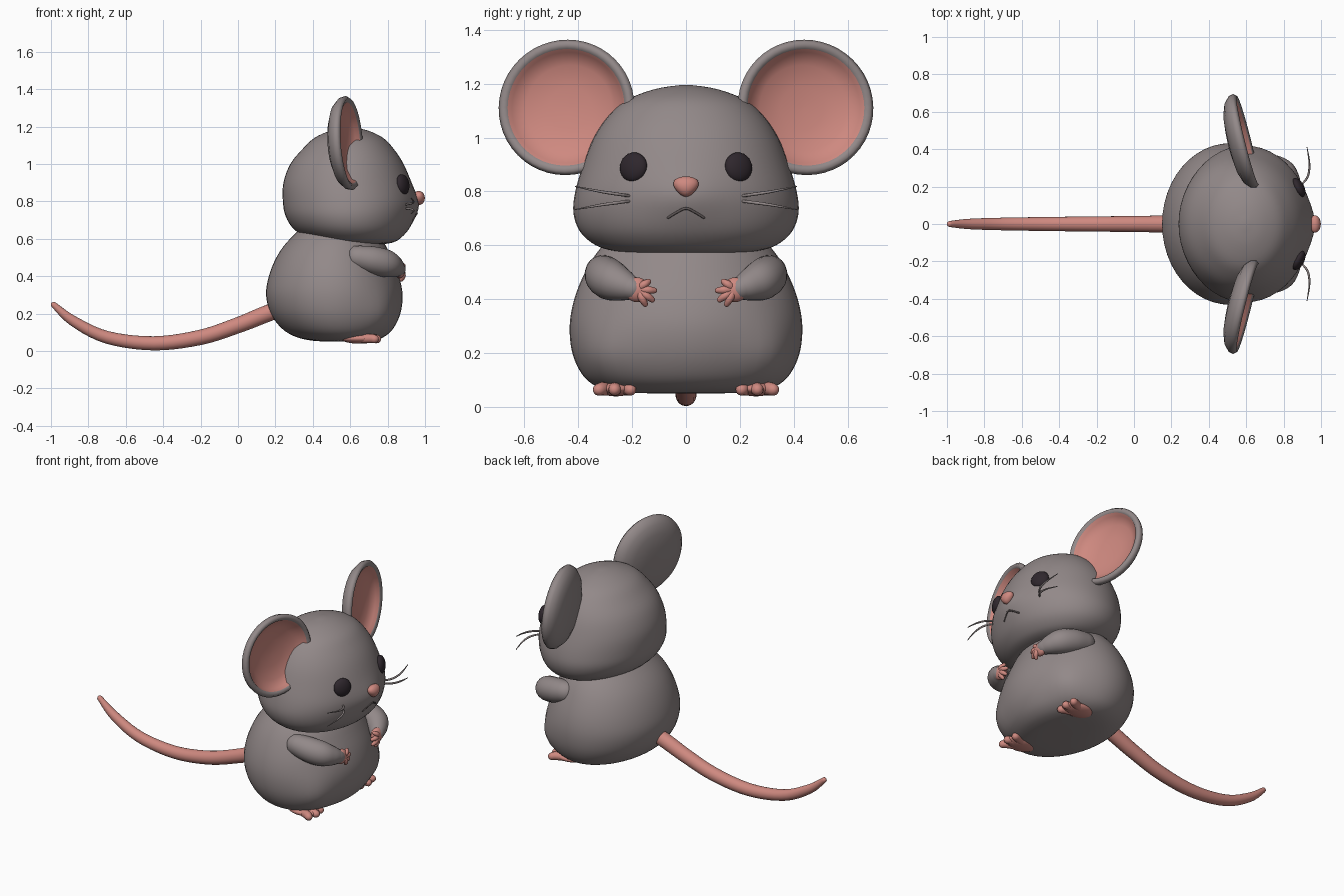
import bpy, bmesh, math
from mathutils import Vector, Matrix, Euler

if "Cube" in bpy.data.objects:
    bpy.data.objects.remove(bpy.data.objects["Cube"])


def material(name, rgb):
    m = bpy.data.materials.new(name)
    m.diffuse_color = (*rgb, 1)
    m.use_nodes = True
    m.node_tree.nodes["Principled BSDF"].inputs["Base Color"].default_value = m.diffuse_color
    return m


FUR = material("grey_fur", (0.29, 0.25, 0.25))
PINK = material("pink_skin", (0.62, 0.25, 0.215))
DARK = material("dark_eye", (0.028, 0.02, 0.026))
LINE = material("shadow_grey", (0.12, 0.1, 0.1))


def finish(name, bm, mats):
    bmesh.ops.recalc_face_normals(bm, faces=bm.faces[:])
    me = bpy.data.meshes.new(name)
    bm.to_mesh(me)
    bm.free()
    for m in mats:
        me.materials.append(m)
    me.shade_smooth()
    ob = bpy.data.objects.new(name, me)
    bpy.context.collection.objects.link(ob)
    return ob


def skin(name, rings, mats, pink_from=None):
    """Join a list of point rings into a closed surface."""
    bm = bmesh.new()
    rows = [[bm.verts.new(p) for p in r] for r in rings]
    n = len(rows[0])
    for k in range(len(rows) - 1):
        for j in range(n):
            f = bm.faces.new((rows[k][j], rows[k][(j + 1) % n],
                              rows[k + 1][(j + 1) % n], rows[k + 1][j]))
            f.material_index = int(pink_from is not None and k >= pink_from)
    for k in (0, -1):
        mid = bm.verts.new(sum((v.co for v in rows[k]), Vector()) / n)
        for j in range(n):
            f = bm.faces.new((rows[k][j], rows[k][(j + 1) % n], mid))
            f.material_index = int(pink_from is not None and k == -1)
    return finish(name, bm, mats)


def spline(rows, steps):
    """Smooth curve through rows of numbers."""
    rows = [Vector(r) for r in rows]
    out = []
    for i in range(len(rows) - 1):
        a, b, c, d = (rows[max(0, min(len(rows) - 1, i + k))] for k in (-1, 0, 1, 2))
        for s in range(steps):
            t = s / steps
            out.append(0.5 * (2 * b + (c - a) * t + (2 * a - 5 * b + 4 * c - d) * t * t
                              + (3 * b - a - 3 * c + d) * t ** 3))
    return out + [rows[-1]]


def loft(name, sections, warp, n=48):
    """Stack of ellipses given as z, back x, front x, half width."""
    rings = []
    for z, x0, x1, w in spline(sections, 4):
        ring = []
        for j in range(n):
            a = math.tau * j / n
            ring.append(warp(Vector(((x0 + x1) / 2 + (x1 - x0) / 2 * math.cos(a),
                                     w * math.sin(a), z))))
        rings.append(ring)
    return skin(name, rings, [FUR])


def tube(name, path, mat, n=14, steps=5):
    """Round-ended tube along points given as x, y, z, radius."""
    pts = spline(path, steps)
    P = [Vector(p[:3]) for p in pts]
    R = [p[3] for p in pts]
    ring_data = []
    for i in range(len(P)):
        t = (P[min(i + 1, len(P) - 1)] - P[max(i - 1, 0)]).normalized()
        ring_data.append((P[i], t, R[i]))
    caps = [(0.5, 0.866), (0.866, 0.5), (0.98, 0.2)]
    p, t, r = ring_data[0]
    head_cap = [(p - t * r * d, t, r * s) for d, s in reversed(caps)]
    p, t, r = ring_data[-1]
    tail_cap = [(p + t * r * d, t, r * s) for d, s in caps]
    rings, u = [], None
    for p, t, r in head_cap + ring_data + tail_cap:
        u = t.orthogonal() if u is None else u - t * u.dot(t)
        u.normalize()
        v = t.cross(u)
        rings.append([p + r * (u * math.cos(math.tau * j / n) + v * math.sin(math.tau * j / n))
                      for j in range(n)])
    return skin(name, rings, [mat])


def ball(name, loc, size, mat, rot=(0, 0, 0)):
    bm = bmesh.new()
    m = Matrix.LocRotScale(Vector(loc), Euler(rot), Vector(size))
    bmesh.ops.create_uvsphere(bm, u_segments=28, v_segments=16, radius=1, matrix=m)
    return finish(name, bm, [mat])


# Body, with slight thigh bulges
def thigh_bulge(p):
    g = math.exp(-((p.x - 0.74) / 0.12) ** 2 - ((abs(p.y) - 0.29) / 0.1) ** 2
                 - ((p.z - 0.19) / 0.12) ** 2)
    return p + Vector((0.6, math.copysign(0.5, p.y), 0)) * g * 0.035


loft("body", [(.05, .50, .66, .12), (.055, .40, .72, .25), (.075, .31, .78, .33),
              (.12, .235, .83, .385), (.2, .175, .868, .422), (.3, .15, .88, .432),
              (.4, .165, .86, .415), (.5, .205, .82, .375), (.58, .26, .78, .325),
              (.66, .34, .72, .25)], thigh_bulge)


# Head, with a soft muzzle
def muzzle(p):
    if p.x > 0.6:
        p.x += 0.02 * math.exp(-(p.y / 0.12) ** 2 - ((p.z - 0.78) / 0.09) ** 2)
    return p


head = loft("head", [(.57, .6, .76, .15), (.578, .48, .82, .26), (.6, .38, .865, .335),
                     (.65, .3, .91, .393), (.72, .255, .937, .418), (.8, .24, .947, .411),
                     (.9, .243, .925, .382), (1.0, .28, .885, .342), (1.08, .345, .833, .288),
                     (1.14, .41, .775, .22), (1.18, .50, .69, .115), (1.195, .58, .61, .02)],
            muzzle)
bpy.context.view_layer.update()


def on_face(y, z):
    hit, loc, nor, _ = head.ray_cast((2, y, z), (-1, 0, 0))
    return loc


# Nose: ball narrowed towards its lower end
nose = ball("nose", (0, 0, 0), (0.032, 0.056, 0.038), PINK)
for v in nose.data.vertices:
    v.co.y *= 0.8 + 7 * v.co.z if v.co.z < 0.028 else 1
nose.location = (0.967, 0, 0.818)

# Mouth: an upturned V lying on the muzzle
tube("mouth", [(*on_face(y, z), 0.005) for y, z in
               ((-.066, .703), (-.035, .722), (0, .737), (.035, .722), (.066, .703))],
     LINE, n=8)

# Tail
tube("tail", [(.22, 0, .225, .045), (.12, 0, .186, .045), (0, 0, .138, .043),
              (-.2, 0, .073, .041), (-.45, 0, .041, .038), (-.7, 0, .073, .034),
              (-.88, 0, .16, .028), (-.985, 0, .247, .016)], PINK, n=20)

ear_profile = [(.02, -.06), (.08, -.058), (.16, -.048), (.215, -.027), (.246, .003),
               (.252, .028), (.238, .045), (.217, .035), (.206, .014),
               (.16, -.012), (.08, -.026), (.01, -.029)]

for s, side in ((-1, "right"), (1, "left")):
    # Cupped ear, pink inside
    m = Matrix.LocRotScale(Vector((.565, s * .437, 1.11)),
                           Euler((0, math.radians(-4), s * math.radians(14))),
                           Vector((1, 1.03, 1)))
    rings = [[m @ Vector((d, r * math.cos(math.tau * j / 48), r * math.sin(math.tau * j / 48)))
              for j in range(48)] for r, d in ear_profile]
    skin("ear_" + side, rings, [FUR, PINK], pink_from=7)

    # Eye
    e = on_face(s * .195, .89)
    ball("eye_" + side, e, (.028, .055, .055), DARK, (0, math.radians(-8), s * math.radians(27)))

    # Whiskers
    for i, (z0, z1) in enumerate(((.782, .818), (.765, .733))):
        tube(f"whisker_{side}_{i}", [(.885, s * .2, z0, .005), (.927, s * .25, z0 + (z1 - z0) * .2, .006),
                                     (.938, s * .32, z0 + (z1 - z0) * .5, .005),
                                     (.925, s * .41, z1, .002)], FUR, n=8)

    # Arm
    tube("arm_" + side, [(.64, s * .31, .50, .065), (.72, s * .30, .485, .075),
                         (.79, s * .275, .468, .074), (.83, s * .235, .452, .06),
                         (.853, s * .2, .44, .044)], FUR, n=20)

    # Hand with four fingers
    ball("palm_" + side, (.863, s * .182, .435), (.03, .046, .046), PINK)
    for i, (y, z) in enumerate(((.14, .465), (.118, .432), (.126, .398), (.152, .382))):
        tube(f"finger_{side}_{i}", [(.868, s * .18, .437, .016),
                                    (.882, s * (y * .6 + .072), z * .6 + .175, .015),
                                    (.874, s * y, z, .011)], PINK, n=10)

    # Foot with three toes
    ball("foot_" + side, (.65, s * .26, .067), (.1, .066, .028), PINK)
    for i, k in enumerate((-1, 0, 1)):
        tube(f"toe_{side}_{i}", [(.66, s * .26 + k * .03, .066, .024),
                                 (.71, s * .262 + k * .048, .067, .025),
                                 (.742 - abs(k) * .012, s * .265 + k * .058, .064, .023)], PINK, n=14)
